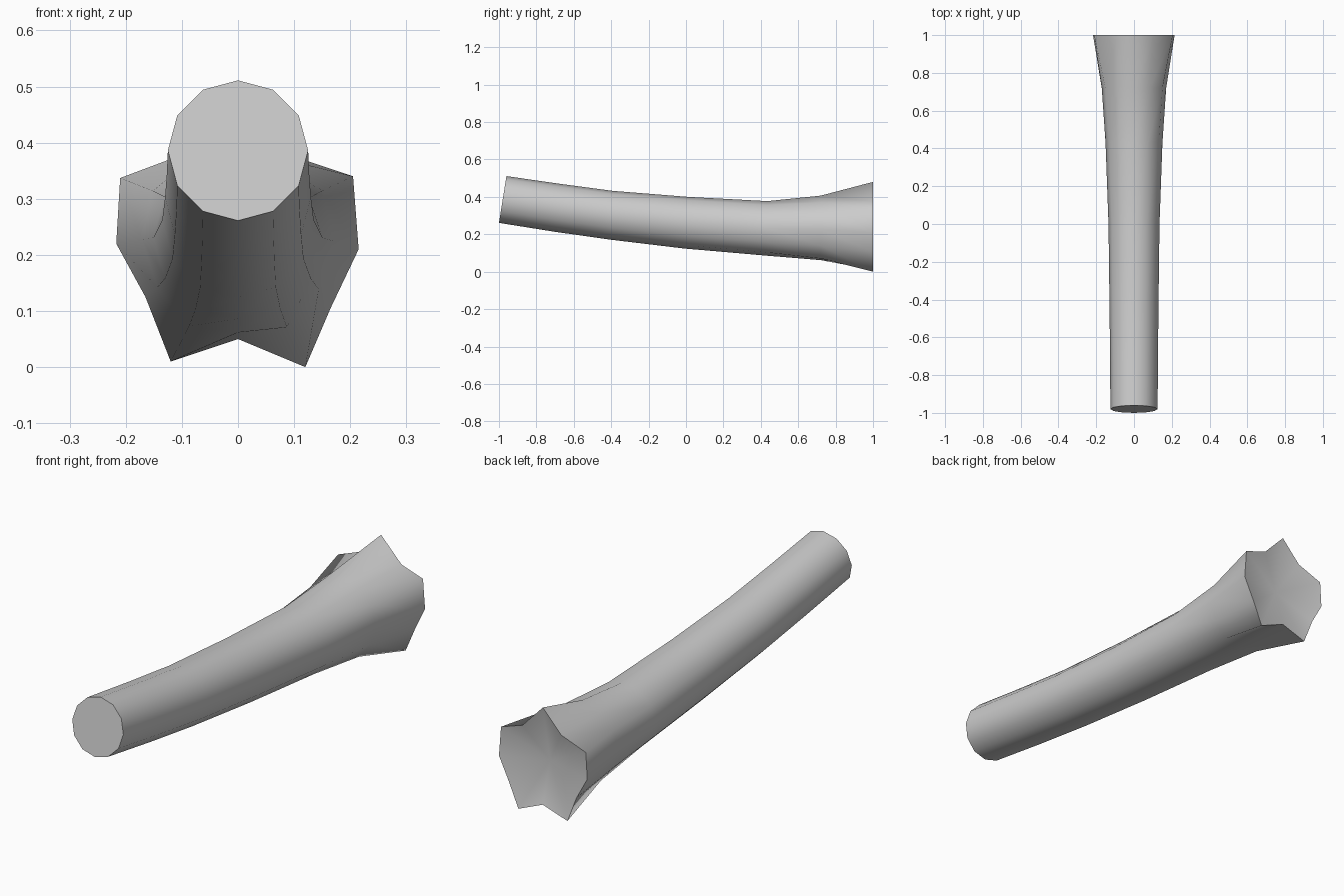
import bpy, bmesh, math

cube = bpy.data.objects.get("Cube")
if cube:
    bpy.data.objects.remove(cube, do_unlink=True)

SIDES = 12
# Flared root end outline, clockwise from the top point
ROOT = [(0, .48), (.1, .375), (.205, .34), (.215, .21), (.165, .105), (.12, 0),
        (0, .05), (-.12, .01), (-.165, .125), (-.217, .22), (-.21, .337), (-.09, .382)]
ROOT_Z, ROOT_R = .23, .19
# Rings along the log: y, tilt, centre height, radius across, radius up, flare
RINGS = [(-.98, .02, .386, .125, .125, 0),
         (-.69, .015, .342, .127, .128, 0),
         (-.4, .01, .302, .13, .13, 0),
         (0, .01, .262, .135, .138, 0),
         (.43, .005, .231, .15, .145, .03),
         (.72, 0, .228, .166, .168, .2),
         (1, 0, ROOT_Z, ROOT_R, ROOT_R, 1)]


def ring(bm, y, tilt, zc, rx, rz, flare):
    verts = []
    for i, (px, pz) in enumerate(ROOT):
        a = math.tau * i / SIDES
        ux = math.sin(a) * (1 - flare) + px / ROOT_R * flare
        uz = math.cos(a) * (1 - flare) + (pz - ROOT_Z) / ROOT_R * flare
        verts.append(bm.verts.new((rx * ux, y + tilt * uz, zc + rz * uz)))
    return verts


bm = bmesh.new()
rings = [ring(bm, *r) for r in RINGS]

# Bark walls between neighbouring rings
walls = []
for a, b in zip(rings, rings[1:]):
    for i in range(SIDES):
        j = (i + 1) % SIDES
        walls.append(bm.faces.new((a[i], a[j], b[j], b[i])))

# Flat sawn end, and root end dished slightly towards its middle
bm.faces.new(rings[0])
hub = bm.verts.new((0, .95, ROOT_Z))
for i in range(SIDES):
    bm.faces.new((rings[-1][i], rings[-1][(i + 1) % SIDES], hub))
bmesh.ops.recalc_face_normals(bm, faces=bm.faces)

# Smooth everywhere except the two end rims
for f in bm.faces:
    f.smooth = True
for loop in (rings[0], rings[-1]):
    for i in range(SIDES):
        bm.edges.get((loop[i], loop[(i + 1) % SIDES])).smooth = False

mesh = bpy.data.meshes.new("log")
bm.to_mesh(mesh)
bm.free()
log = bpy.data.objects.new("log", mesh)
bpy.context.collection.objects.link(log)

# Single plain grey
grey = bpy.data.materials.new("light_grey")
grey.use_nodes = True
colour = (.6, .6, .6, 1)
grey.diffuse_color = colour
grey.node_tree.nodes["Principled BSDF"].inputs["Base Color"].default_value = colour
mesh.materials.append(grey)
